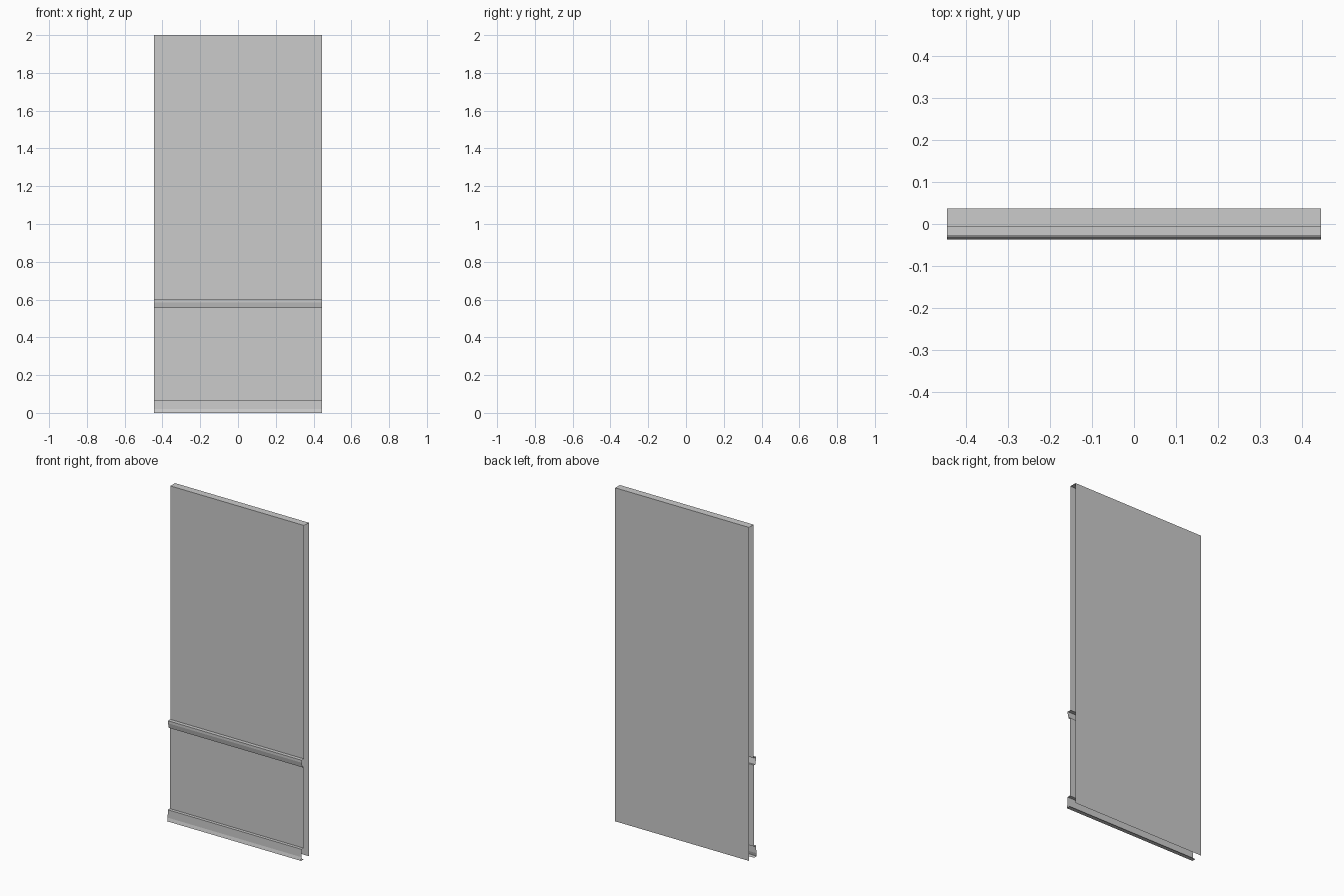
import bpy

if "Cube" in bpy.data.objects:
    bpy.data.objects.remove(bpy.data.objects["Cube"])

HALF = 0.444


def strip(name, profile):
    """Open-ended sheet: a (y, z) profile run along x, with no end caps."""
    n = len(profile)
    verts = [(x, y, z) for x in (HALF, -HALF) for y, z in profile]
    faces = [(i, i + 1, n + i + 1, n + i) for i in range(n - 1)]
    mesh = bpy.data.meshes.new(name)
    mesh.from_pydata(verts, [], faces)
    obj = bpy.data.objects.new(name, mesh)
    bpy.context.collection.objects.link(obj)
    return obj


BACK, FRONT, PANEL = 0.037, -0.007, -0.012

# back sheet, top and upper front of the wall
strip("wall", [(BACK, 0), (BACK, 2), (FRONT, 2), (FRONT, 0.6)])

# lower panel between the rail and the skirting
strip("lower_panel", [(PANEL, 0.555), (PANEL, 0.067)])

# rail: flat top, thin lip, underside tapering back to the panel
strip("chair_rail", [(FRONT, 0.6), (-0.029, 0.6), (-0.029, 0.585),
                     (-0.022, 0.555), (PANEL, 0.555)])

# skirting: flat top, upright face, flared foot, flat underside
strip("skirting_board", [(PANEL, 0.067), (-0.031, 0.067), (-0.032, 0.02),
                         (-0.037, 0), (PANEL, 0)])
